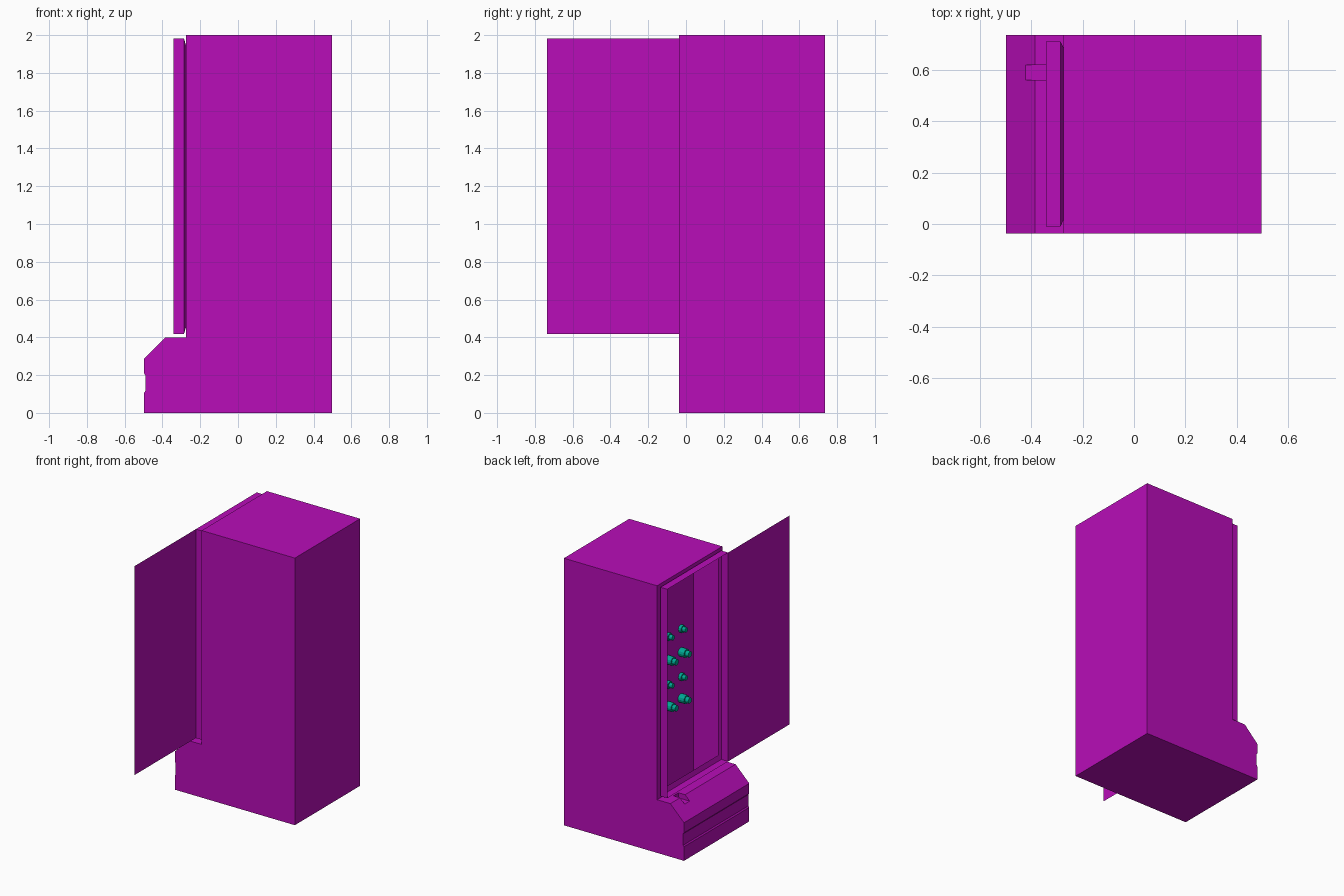
import bpy, bmesh
from math import radians
from mathutils import Matrix

if "Cube" in bpy.data.objects:
    bpy.data.objects.remove(bpy.data.objects["Cube"])


def material(name, color):
    m = bpy.data.materials.new(name)
    m.diffuse_color = color
    m.use_nodes = True
    m.node_tree.nodes["Principled BSDF"].inputs["Base Color"].default_value = m.diffuse_color
    return m


paint = material("magenta_paint", (0.48, 0.004, 0.48, 1))
teal = material("teal_plastic", (0.0, 0.4, 0.3, 1))


def finish(bm, name, mat):
    me = bpy.data.meshes.new(name)
    bm.to_mesh(me)
    bm.free()
    me.materials.append(mat)
    ob = bpy.data.objects.new(name, me)
    bpy.context.collection.objects.link(ob)
    return ob


def prism(name, profile, y0, y1):
    """Closed solid from an x-z profile extruded along y."""
    bm = bmesh.new()
    face = bm.faces.new([bm.verts.new((x, y0, z)) for x, z in profile])
    ext = bmesh.ops.extrude_face_region(bm, geom=[face])
    verts = [v for v in ext["geom"] if isinstance(v, bmesh.types.BMVert)]
    bmesh.ops.translate(bm, vec=(0, y1 - y0, 0), verts=verts)
    bmesh.ops.recalc_face_normals(bm, faces=bm.faces)
    return finish(bm, name, paint)


def rect(bm, x, y0, y1, z0, z1):
    return [bm.verts.new((x, y, z)) for y, z in ((y0, z0), (y1, z0), (y1, z1), (y0, z1))]


def panel(name, *dims):
    bm = bmesh.new()
    bm.faces.new(rect(bm, *dims)[::-1])
    return finish(bm, name, paint)


Y0, Y1 = -0.037, 0.735
FRONT = -0.275
HOLE = (0.015, 0.688, 0.455, 1.945)
RIM = (-0.01, 0.71, 0.418, 1.982)

# Cabinet shell with stepped, chamfered and grooved base
cabinet = prism("cabinet", [
    (-0.498, 0), (-0.498, 0.105), (-0.491, 0.115), (-0.491, 0.2), (-0.498, 0.21),
    (-0.498, 0.285), (-0.385, 0.398), (FRONT, 0.398), (FRONT, 2), (0.497, 2), (0.497, 0)], Y0, Y1)

# Latch notch in the top of the base
cutter = prism("notch_cutter", [(-0.6, 0.36), (-0.33, 0.36), (-0.33, 0.41), (-0.6, 0.41)], 0.56, 0.62)
mod = cabinet.modifiers.new("notch", "BOOLEAN")
mod.operation, mod.object, mod.solver = "DIFFERENCE", cutter, "EXACT"
bpy.context.view_layer.objects.active = cabinet
bpy.ops.object.modifier_apply(modifier="notch")
bpy.data.objects.remove(cutter)

# Door opening cut into the upper face
bm = bmesh.new()
bm.from_mesh(cabinet.data)
faces = [f for f in bm.faces if f.normal.x < -0.9 and f.calc_center_median().z > 0.6]
bmesh.ops.inset_region(bm, faces=faces, thickness=0.03)
for v in {v for f in faces for v in f.verts}:
    v.co.y = HOLE[0] if v.co.y < 0.3 else HOLE[1]
    v.co.z = HOLE[2] if v.co.z < 1 else HOLE[3]
bmesh.ops.delete(bm, geom=faces, context="FACES")
bm.to_mesh(cabinet.data)
bm.free()

# Thin rim around the opening, tapering into the cabinet
bm = bmesh.new()
rings = [rect(bm, -0.342, *RIM), rect(bm, -0.286, *RIM), rect(bm, FRONT, *HOLE)]
for a, b in zip(rings, rings[1:]):
    for i in range(4):
        j = (i + 1) % 4
        bm.faces.new((a[i], a[j], b[j], b[i]))
bmesh.ops.recalc_face_normals(bm, faces=bm.faces)
finish(bm, "door_rim", paint)

# Open door leaf and the inner partition
panel("door", -0.342, -0.735, RIM[0], RIM[2], RIM[3])
panel("inner_partition", -0.035, Y0, Y1, 0, 2)

# Stepped knobs in four rows, alternating short and long
turn = Matrix.Rotation(radians(90), 4, "Y")
for row, z in enumerate((1.38, 1.205, 1.02, 0.86)):
    long = row % 2
    steps = ((0.032, 0.05), (0.022, 0.078)) if long else ((0.028, 0.022), (0.018, 0.048))
    for col in range(4):
        y = 0.114 + 0.155 * col
        bm = bmesh.new()
        for r, length in steps:
            bmesh.ops.create_cone(
                bm, cap_ends=True, segments=12, radius1=r, radius2=r, depth=length,
                matrix=Matrix.Translation((-0.035 - length / 2, y, z)) @ turn)
        finish(bm, f"knob_{row + 1}_{col + 1}", teal)
